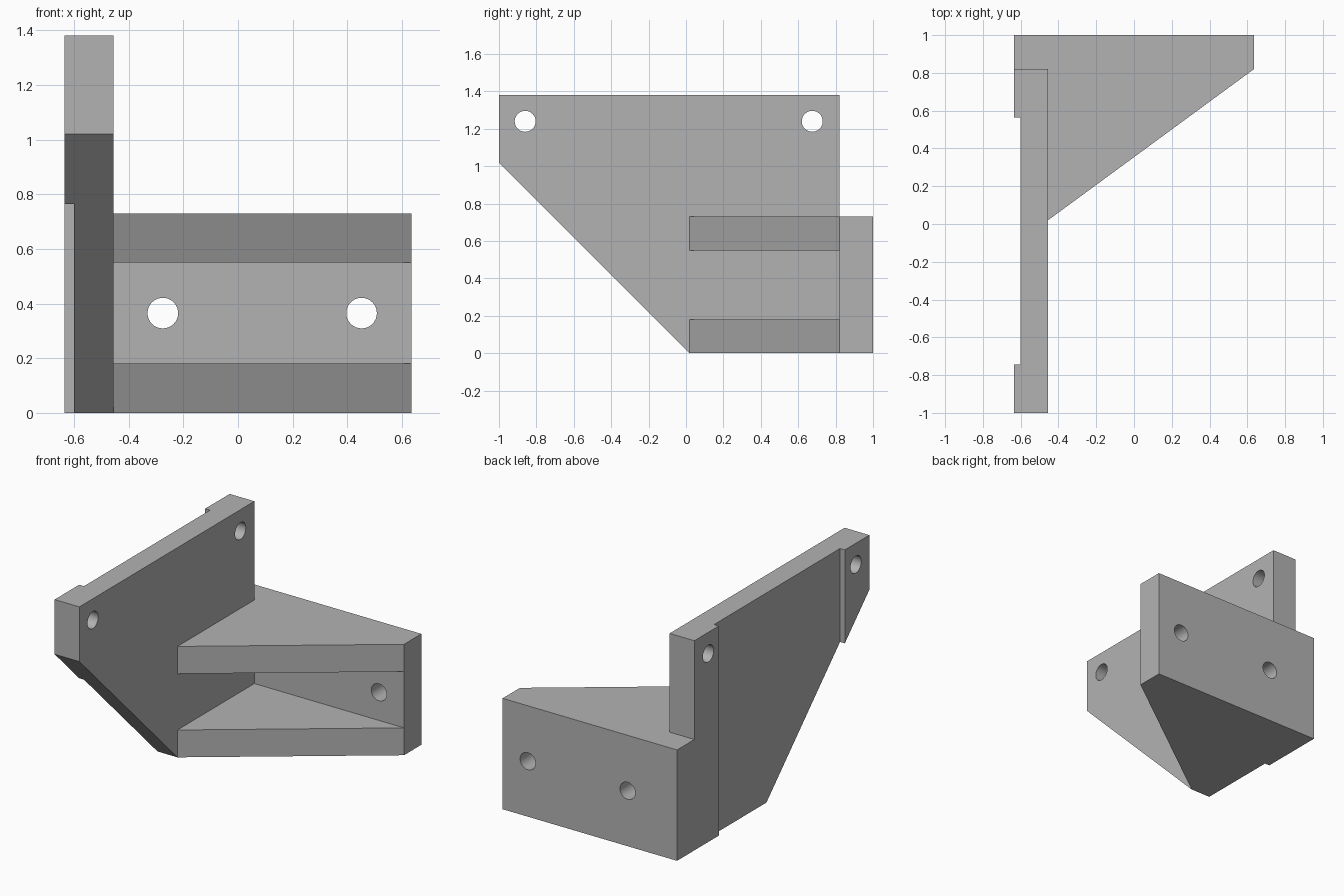
import bpy
import bmesh
from mathutils import Matrix, Vector

cube = bpy.data.objects.get("Cube")
if cube:
    bpy.data.objects.remove(cube, do_unlink=True)

# Main dimensions
HALF = 0.635            # half width
LEN = 1.0               # half depth
T = 0.18                # plate thickness
INNER = -HALF + T       # inner face of the side plate
BACK = LEN - T          # front face of the back plate
TOP, SHELF = 1.38, 0.73
TOE = 0.02              # where the slopes start

grey = bpy.data.materials.new("plain_grey")
grey.use_nodes = True
grey.diffuse_color = (0.45, 0.45, 0.45, 1)
grey.node_tree.nodes["Principled BSDF"].inputs["Base Color"].default_value = grey.diffuse_color


def prism(name, outline, sweep):
    """Sweep a closed planar outline along a vector."""
    bm = bmesh.new()
    face = bm.faces.new([bm.verts.new(p) for p in outline])
    new = bmesh.ops.extrude_face_region(bm, geom=[face])["geom"]
    verts = [v for v in new if isinstance(v, bmesh.types.BMVert)]
    bmesh.ops.translate(bm, verts=verts, vec=Vector(sweep))
    bmesh.ops.recalc_face_normals(bm, faces=bm.faces)
    return finish(name, bm)


def drill(name, centre, axis, radius):
    """Round cutter along an axis."""
    bm = bmesh.new()
    turn = Vector(axis).to_track_quat("Z", "Y").to_matrix().to_4x4()
    bmesh.ops.create_cone(bm, cap_ends=True, segments=32, radius1=radius, radius2=radius,
                          depth=0.6, matrix=Matrix.Translation(centre) @ turn)
    return finish(name, bm)


def finish(name, bm):
    mesh = bpy.data.meshes.new(name)
    bm.to_mesh(mesh)
    bm.free()
    mesh.materials.append(grey)
    obj = bpy.data.objects.new(name, mesh)
    bpy.context.collection.objects.link(obj)
    return obj


def combine(target, other, operation):
    """Apply a boolean and discard the second body."""
    other.hide_render = True
    mod = target.modifiers.new("combine", "BOOLEAN")
    mod.operation, mod.solver, mod.object = operation, "EXACT", other
    bpy.ops.object.select_all(action="DESELECT")
    target.select_set(True)
    bpy.context.view_layer.objects.active = target
    bpy.ops.object.modifier_apply(modifier=mod.name)
    bpy.data.objects.remove(other, do_unlink=True)


# Side plate with its sloping lower front edge
side = [(-LEN, 1.02), (-LEN, TOP), (BACK, TOP), (BACK, 0), (TOE, 0)]
bracket = prism("angle_bracket", [(-HALF, y, z) for y, z in side], (T, 0, 0))

# Back plate
back = [(-HALF, BACK), (HALF, BACK), (HALF, LEN), (-HALF, LEN)]
combine(bracket, prism("back_plate", [(x, y, 0) for x, y in back], (0, 0, SHELF)), "UNION")

# Triangular gussets, bottom and top
gusset = [(INNER, TOE), (HALF, BACK), (INNER, BACK)]
for z in (0, SHELF - T):
    combine(bracket, prism("gusset", [(x, y, z) for x, y in gusset], (0, 0, T)), "UNION")

# Shallow relief across the outer face of the side plate
relief = [(-HALF - 0.1, -0.745), (-HALF + 0.035, -0.745),
          (-HALF + 0.035, 0.565), (-HALF - 0.1, 0.565)]
combine(bracket, prism("relief", [(x, y, -0.1) for x, y in relief], (0, 0, 1.6)), "DIFFERENCE")

# Bolt holes
for y in (-0.86, 0.675):
    combine(bracket, drill("side_hole", (-0.55, y, 1.24), (1, 0, 0), 0.056), "DIFFERENCE")
for x in (-0.275, 0.452):
    combine(bracket, drill("back_hole", (x, 0.91, SHELF / 2), (0, 1, 0), 0.056), "DIFFERENCE")

bpy.ops.object.shade_smooth_by_angle()
